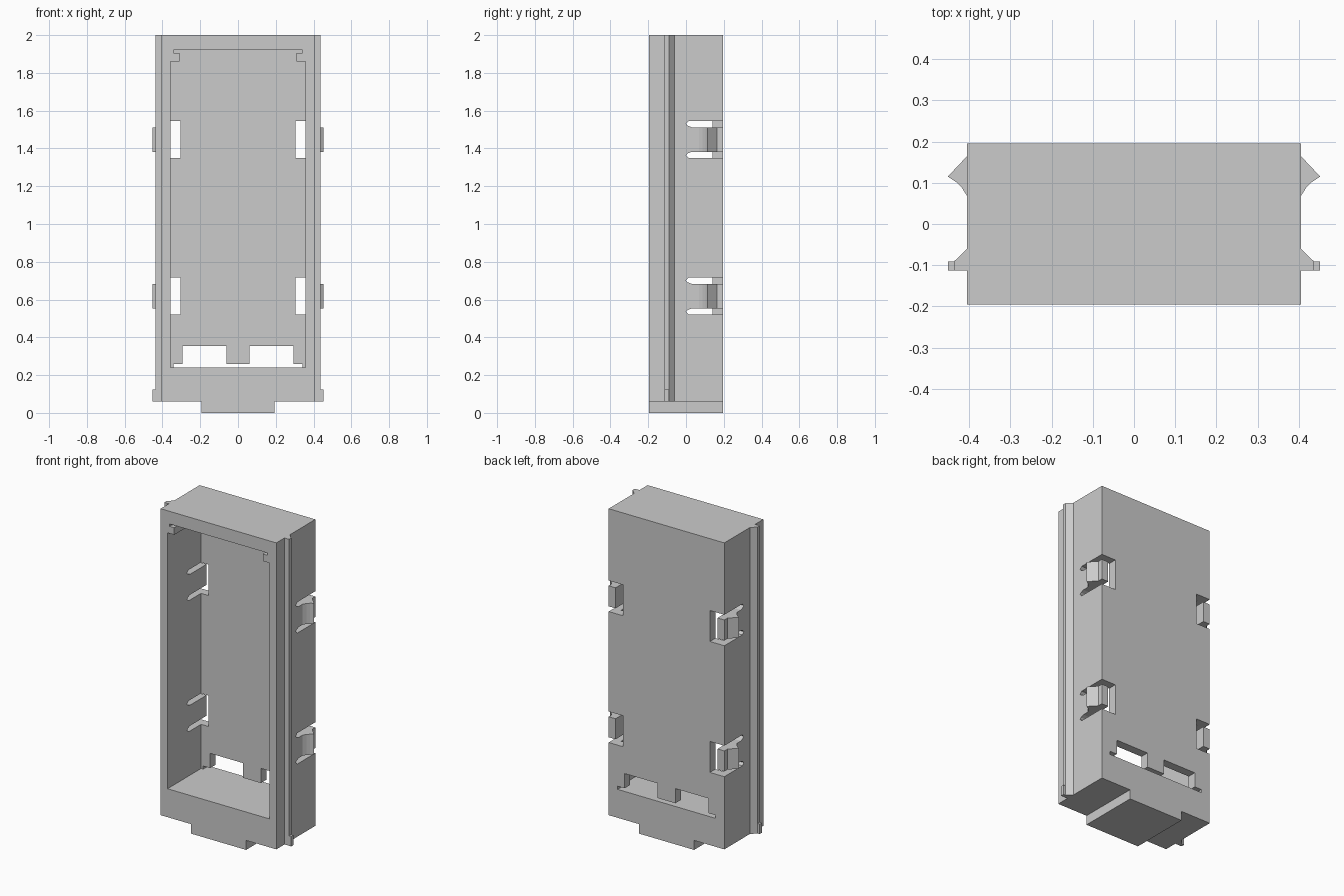
import bpy, bmesh
from mathutils import Vector

if "Cube" in bpy.data.objects:
    bpy.data.objects.remove(bpy.data.objects["Cube"])


def prism(name, profile, axis, lo, hi):
    """Extrude a 2D profile along an axis (profile uses the other two axes in order)."""
    def point(p, h):
        c = list(p)
        c.insert("xyz".index(axis), h)
        return Vector(c)
    bm = bmesh.new()
    face = bm.faces.new([bm.verts.new(point(p, lo)) for p in profile])
    out = bmesh.ops.extrude_face_region(bm, geom=[face])
    verts = [v for v in out["geom"] if isinstance(v, bmesh.types.BMVert)]
    bmesh.ops.translate(bm, verts=verts, vec=point((0, 0), hi - lo))
    bmesh.ops.recalc_face_normals(bm, faces=bm.faces)
    me = bpy.data.meshes.new(name)
    bm.to_mesh(me)
    bm.free()
    ob = bpy.data.objects.new(name, me)
    bpy.context.collection.objects.link(ob)
    return ob


def rect(a0, a1, b0, b1):
    return [(a0, b0), (a1, b0), (a1, b1), (a0, b1)]


def mirrored(half):
    """Close a right-hand half profile with its mirror image."""
    return half + [(-a, b) for a, b in reversed(half)]


def cut(target, cutter):
    cutter.hide_render = True
    cutter.hide_set(True)
    m = target.modifiers.new(cutter.name, "BOOLEAN")
    m.operation = "DIFFERENCE"
    m.solver = "EXACT"
    m.object = cutter


D = 0.195      # half depth
W = 0.405      # half width
IN = 0.357     # half width of the cavity
BACK = 0.14    # inner face of the back wall

# Housing with bottom tab
body = prism("housing", mirrored([(0.193, 0), (0.193, 0.06), (W, 0.06), (W, 2)]), "y", -D, D)

# Front cavity with hooked recess at the top
cut(body, prism("cavity_cutter", mirrored(
    [(IN, 0.24), (IN, 1.86), (0.31, 1.86), (0.31, 1.905), (0.342, 1.905), (0.342, 1.92)]),
    "y", -0.3, BACK))

# Double opening low in the back wall
cut(body, prism("back_opening_cutter", mirrored(
    [(0.342, 0.24), (0.342, 0.26), (0.293, 0.26), (0.293, 0.353),
     (0.062, 0.353), (0.062, 0.26)]), "y", 0.1, 0.3))

# Clip windows, relief slots and barbs
barb = [(W, 0.165), (0.452, 0.115), (0.432, 0.102), (0.418, 0.088), (W, 0.068)]
for level, zc in (("upper", 1.447), ("lower", 0.618)):
    for side, s in (("right", 1), ("left", -1)):
        tag = f"{level}_{side}"
        cut(body, prism(f"window_cutter_{tag}",
                        rect(s * 0.304, s * IN, zc - 0.098, zc + 0.098), "y", 0.1, 0.3))
        for end, e in (("top", 1), ("bottom", -1)):
            a, m, b = (zc + e * d for d in (0.065, 0.083, 0.098))
            slot = [(0.3, a), (0.03, a), (0.008, (a + m) / 2), (0, m), (0.015, b), (0.3, b)]
            cut(body, prism(f"slot_cutter_{tag}_{end}", slot, "x", s * 0.34, s * 0.5))
        prism(f"clip_barb_{tag}", [(s * x, y) for x, y in barb], "z", zc - 0.065, zc + 0.065)

# Side rails and their stop feet
rail = [(W, -0.06), (0.437, -0.091), (0.437, -0.113), (W, -0.113)]
for side, s in (("right", 1), ("left", -1)):
    prism(f"side_rail_{side}", [(s * x, y) for x, y in rail], "z", 0.06, 2)
    prism(f"rail_stop_{side}", rect(s * 0.437, s * 0.452, -0.113, -0.091), "z", 0.06, 0.123)
